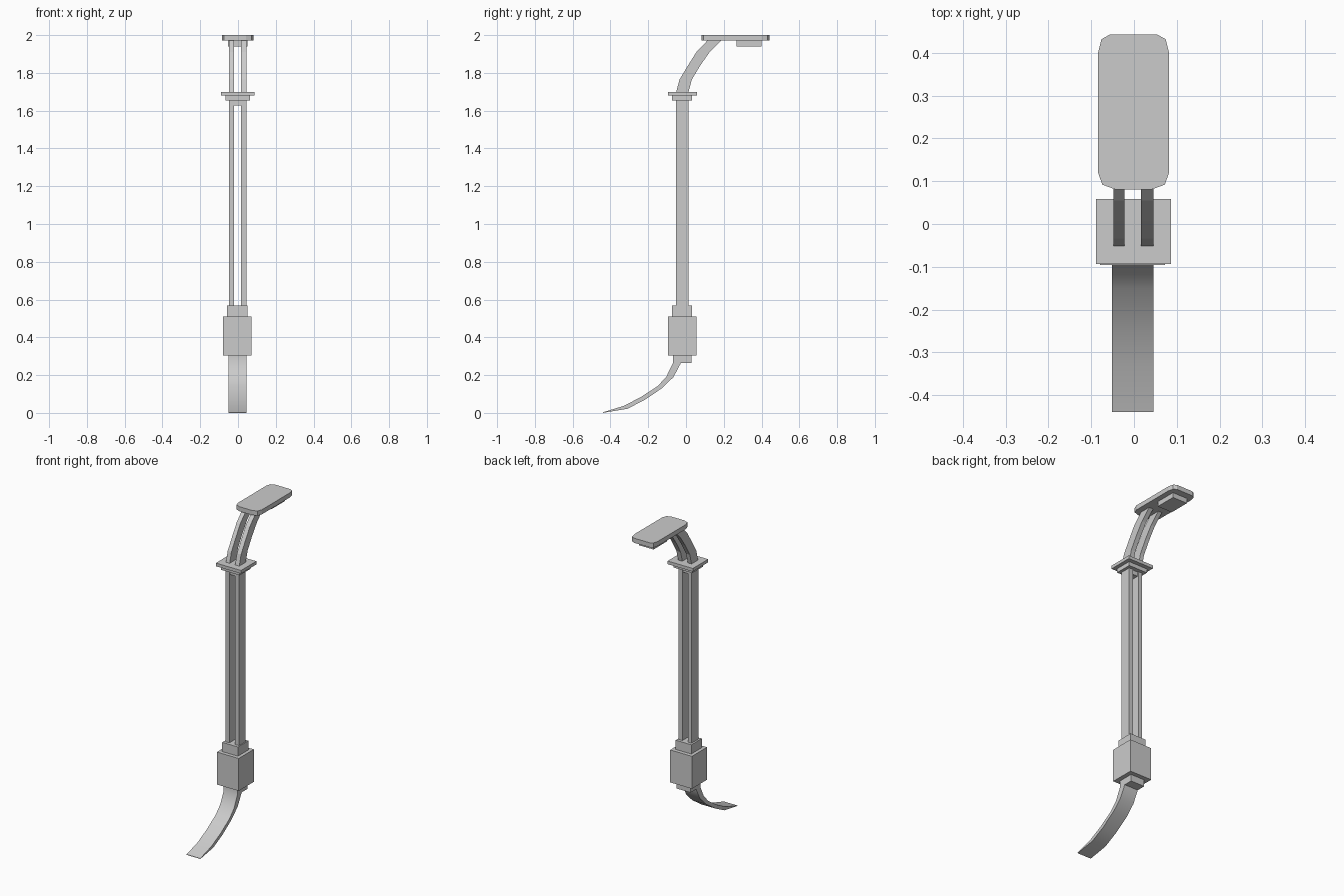
import bpy

if "Cube" in bpy.data.objects:
    bpy.data.objects.remove(bpy.data.objects["Cube"])


def make(name, verts, faces):
    me = bpy.data.meshes.new(name)
    me.from_pydata(verts, [], faces)
    me.update()
    ob = bpy.data.objects.new(name, me)
    bpy.context.collection.objects.link(ob)
    return ob


def loft(name, ring_a, ring_b):
    """Solid between two matching outlines."""
    n = len(ring_a)
    faces = [(i, (i + 1) % n, n + (i + 1) % n, n + i) for i in range(n)]
    faces += [tuple(reversed(range(n))), tuple(range(n, 2 * n))]
    return make(name, list(ring_a) + list(ring_b), faces)


def box(name, x, y, z):
    ring = [(x[0], y[0]), (x[1], y[0]), (x[1], y[1]), (x[0], y[1])]
    return loft(name, [(a, b, z[0]) for a, b in ring], [(a, b, z[1]) for a, b in ring])


def strip(name, x, front, back):
    """Side profile given by two edges in (y, z), swept across x."""
    n = len(front)
    verts = [(xx, y, z) for xx in x for edge in (front, back) for y, z in edge]
    faces = [(0, n, 3 * n, 2 * n), (n - 1, 3 * n - 1, 5 * n - 1 - n + n - n, 2 * n)][:1]
    faces.append((n - 1, 3 * n - 1, 4 * n - 1, 2 * n - 1))
    for i in range(n - 1):
        j = i + 1
        faces += [(i, j, n + j, n + i), (2 * n + i, 3 * n + i, 3 * n + j, 2 * n + j),
                  (i, 2 * n + i, 2 * n + j, j), (n + i, n + j, 3 * n + j, 3 * n + i)]
    import bmesh
    ob = make(name, verts, faces)
    bm = bmesh.new()
    bm.from_mesh(ob.data)
    bmesh.ops.recalc_face_normals(bm, faces=bm.faces)
    bm.to_mesh(ob.data)
    bm.free()
    return ob


# Curved blade at the foot
blade_front = [(-.07, .305), (-.07, .262), (-.105, .19), (-.15, .142), (-.24, .083), (-.33, .037), (-.44, .003)]
blade_back = [(-.028, .305), (-.028, .262), (-.066, .19), (-.125, .132), (-.22, .068), (-.31, .022), (-.44, .0)]
blade = strip("foot_blade", (-.051, .045), blade_front, blade_back)
bpy.context.view_layer.objects.active = blade
blade.select_set(True)
bpy.ops.object.shade_smooth_by_angle()

# Ankle block and collars
box("ankle_lower_collar", (-.051, .045), (-.069, .028), (.263, .305))
box("ankle_block", (-.08, .072), (-.096, .055), (.305, .51))
box("ankle_upper_collar", (-.059, .051), (-.073, .031), (.51, .568))

# Twin shin rails and curved upper arms
arm_front = [(-.053, 1.695), (-.034, 1.765), (.008, 1.835), (.055, 1.91), (.114, 1.972)]
arm_back = [(.012, 1.695), (.031, 1.765), (.076, 1.84), (.125, 1.91), (.188, 1.972)]
for side, x in (("left", (-.048, -.022)), ("right", (.016, .045))):
    box(side + "_rail", x, (-.054, .012), (.568, 1.655))
    strip(side + "_arm", x, arm_front, arm_back)
box("rail_bridge", (-.022, .016), (-.048, .006), (1.628, 1.655))

# Stepped flange
box("flange_step", (-.067, .063), (-.073, .033), (1.655, 1.68))
box("flange_plate", (-.089, .087), (-.094, .059), (1.68, 1.70))

# Top plate with clipped corners, and the pad beneath
half = [(.043, .081), (.073, .092), (.083, .12), (.083, .40), (.075, .432), (.055, .443)]
outline = half + [(-x, y) for x, y in reversed(half)]
loft("top_plate", [(x - .001, y, 1.971) for x, y in outline], [(x - .001, y, 2.0) for x, y in outline])
box("under_pad", (-.053, .049), (.267, .40), (1.94, 1.971))
